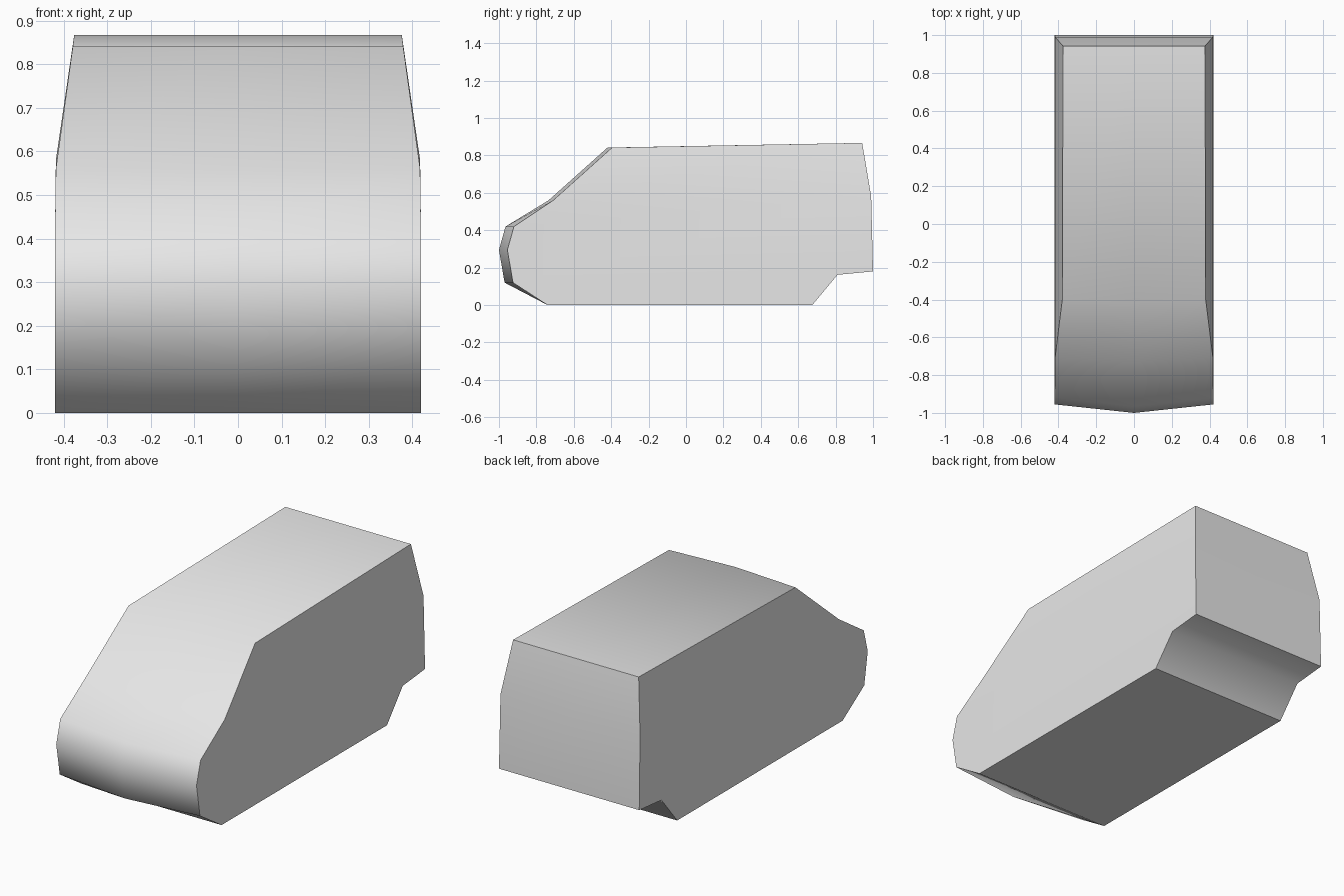
import bpy
import bmesh

cube = bpy.data.objects.get("Cube")
if cube:
    bpy.data.objects.remove(cube, do_unlink=True)

grey = bpy.data.materials.new("light_grey")
grey.use_nodes = True
colour = (0.8, 0.8, 0.8, 1)
grey.diffuse_color = colour
grey.node_tree.nodes["Principled BSDF"].inputs["Base Color"].default_value = colour

# Side outline: y, z, half width, forward bulge on the centre line
OUTLINE = [
    (-0.74, 0.0, 0.42, 0.0),
    (-0.925, 0.12, 0.42, 0.045),
    (-0.955, 0.295, 0.42, 0.045),
    (-0.92, 0.42, 0.42, 0.045),
    (-0.71, 0.56, 0.418, 0.025),
    (-0.395, 0.842, 0.379, 0.025),
    (0.942, 0.867, 0.376, 0.0),
    (0.99, 0.58, 0.418, 0.0),
    (1.0, 0.18, 0.42, 0.0),
    (0.81, 0.162, 0.42, 0.0),
    (0.675, 0.0, 0.42, 0.0),
]
# Shading group of the strip that follows each outline point
GROUPS = ["front"] * 6 + ["back"] * 2 + ["step"] * 2 + ["floor"]
GROUP_IDS = {"front": 1, "back": 2, "step": 3, "floor": 4}

bm = bmesh.new()
group = bm.faces.layers.int.new("group")


def section(side):
    """One outline across the body; side is -1, 0 or 1."""
    return [bm.verts.new((side * w, y - (0 if side else bulge), z))
            for y, z, w, bulge in OUTLINE]


rings = [section(s) for s in (-1, 0, 1)]
n = len(OUTLINE)

# Skin around the body
for a, b in zip(rings, rings[1:]):
    for i in range(n):
        j = (i + 1) % n
        f = bm.faces.new((a[i], a[j], b[j], b[i]))
        f[group] = GROUP_IDS[GROUPS[i]]

# Side walls: upright lower part and tapered upper part
for ring, gid in ((rings[0], 5), (rings[2], 6)):
    for part in (ring[:5] + ring[7:], ring[4:8]):
        bm.faces.new(part)[group] = gid

bmesh.ops.recalc_face_normals(bm, faces=bm.faces)

# Smooth inside each group, crisp where groups meet
for f in bm.faces:
    f.smooth = True
for e in bm.edges:
    e.smooth = len({f[group] for f in e.link_faces}) == 1

bm.faces.layers.int.remove(group)
mesh = bpy.data.meshes.new("body_shell")
bm.to_mesh(mesh)
bm.free()
mesh.materials.append(grey)
body = bpy.data.objects.new("body_shell", mesh)
bpy.context.collection.objects.link(body)
